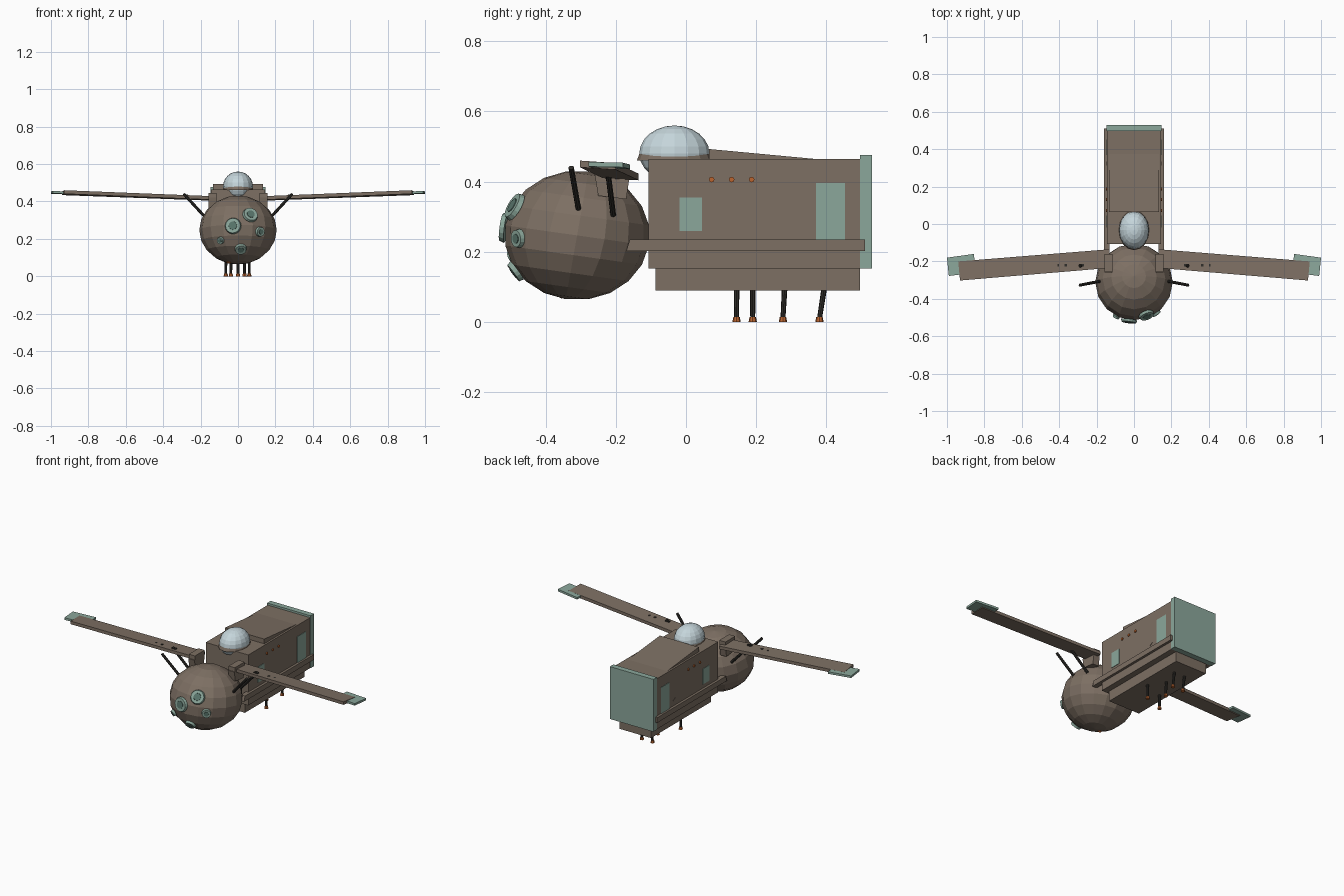
import bpy, bmesh, math
from mathutils import Vector, Matrix

if "Cube" in bpy.data.objects:
    bpy.data.objects.remove(bpy.data.objects["Cube"])


def mat(name, c):
    m = bpy.data.materials.new(name)
    m.diffuse_color = (*c, 1)
    m.use_nodes = True
    m.node_tree.nodes["Principled BSDF"].inputs["Base Color"].default_value = m.diffuse_color
    return m


BROWN = mat("brown_hull", (0.205, 0.16, 0.125))
GREEN = mat("pale_green", (0.26, 0.39, 0.33))
DKGREEN = mat("dark_green", (0.10, 0.18, 0.15))
GLASS = mat("glass", (0.56, 0.67, 0.71))
DARK = mat("dark_metal", (0.03, 0.028, 0.024))
ORANGE = mat("orange", (0.5, 0.13, 0.03))


def finish(name, bm, m):
    bmesh.ops.recalc_face_normals(bm, faces=bm.faces)
    me = bpy.data.meshes.new(name)
    bm.to_mesh(me)
    bm.free()
    ob = bpy.data.objects.new(name, me)
    me.materials.append(m)
    bpy.context.collection.objects.link(ob)
    return ob


def box(name, x, y, z, m):
    """Box given as (min, max) on each axis."""
    bm = bmesh.new()
    bmesh.ops.create_cube(bm, size=1)
    for v in bm.verts:
        v.co = [r[0] if c < 0 else r[1] for r, c in zip((x, y, z), v.co)]
    return finish(name, bm, m)


def prism(name, pts, direction, m):
    """Flat outline pushed along a direction."""
    bm = bmesh.new()
    f = bm.faces.new([bm.verts.new(p) for p in pts])
    ext = bmesh.ops.extrude_face_region(bm, geom=[f])["geom"]
    bmesh.ops.translate(bm, vec=direction, verts=[g for g in ext if isinstance(g, bmesh.types.BMVert)])
    return finish(name, bm, m)


def ball(name, loc, radii, seg, rings, m, tilt=0):
    bm = bmesh.new()
    bmesh.ops.create_uvsphere(bm, u_segments=seg, v_segments=rings, radius=1)
    M = Matrix.Translation(loc) @ Matrix.Diagonal((*radii, 1)) @ Matrix.Rotation(tilt, 4, 'X')
    bm.transform(M)
    return finish(name, bm, m)


def rod(name, a, b, r1, r2, m, seg=8):
    a, b = Vector(a), Vector(b)
    bm = bmesh.new()
    bmesh.ops.create_cone(bm, cap_ends=True, segments=seg, radius1=r1, radius2=r2, depth=(b - a).length)
    bm.transform(Matrix.Translation((a + b) / 2) @ (b - a).to_track_quat('Z', 'Y').to_matrix().to_4x4())
    return finish(name, bm, m)


# Cargo hull, keel and rear door
box("hull", (-.145, .145), (-.107, .497), (.153, .464), BROWN)
box("keel", (-.108, .108), (-.087, .495), (.09, .154), BROWN)
box("rear_door", (-.148, .148), (.496, .53), (.153, .476), GREEN)
prism("roof_wedge", [(-.133, .065, .46), (-.133, .065, .493), (-.133, .375, .464), (-.133, .375, .46)],
      (.266, 0, 0), BROWN)

# Faceted nose sphere
C, R = Vector((0, -.31, .247)), Vector((.207, .207, .184))
ball("nose_sphere", C, R, 16, 10, BROWN, tilt=math.radians(-9))

# Round portholes standing just off the sphere
for i, (x, y, z, r) in enumerate([(-.027, -.52, .27, .044), (.067, -.49, .33, .042), (.12, -.48, .238, .027),
                                  (.015, -.487, .143, .032), (-.095, -.495, .19, .02)]):
    p = Vector((x, y, z))
    n = Vector([(p[k] - C[k]) / R[k] ** 2 for k in range(3)]).normalized()
    rod(f"porthole_rim_{i}", p - n * .008, p + n * .006, r, r * .9, GREEN, 16)
    rod(f"porthole_glass_{i}", p, p + n * .008, r * .55, r * .5, DKGREEN, 16)
rod("belly_lamp", (-.05, -.35, .1), (-.05, -.365, .073), .02, .012, ORANGE)

# Dome with its collar
ball("glass_dome", (0, -.033, .48), (.08, .1, .08), 16, 12, GLASS)
collar = rod("dome_collar", (0, 0, .46), (0, 0, .48), 1, .93, BROWN, 16)
for v in collar.data.vertices:
    v.co = (v.co.x * .082, v.co.y * .107 - .033, v.co.z)

# Mirrored side details
for s, side in ((-1, "left"), (1, "right")):
    def X(*a):
        return tuple(sorted(s * v for v in a))

    # side rail with raked front end
    prism(f"{side}_rail", [(s * .13, -.17, .203), (s * .13, -.16, .235), (s * .13, .51, .235), (s * .13, .51, .203)],
          (s * .03, 0, 0), BROWN)
    # side hatches and markers
    box(f"{side}_front_window", X(.14, .148), (-.018, .045), (.26, .355), GREEN)
    box(f"{side}_rear_hatch", X(.14, .148), (.37, .453), (.235, .396), GREEN)
    for i, y in enumerate((.073, .13, .187)):
        rod(f"{side}_lamp_{i}", (s * .14, y, .406), (s * .15, y, .406), .008, .008, ORANGE)
    prism(f"{side}_arrow", [(s * .14, .313, .255), (s * .14, .313, .281), (s * .14, .334, .268)],
          (s * .007, 0, 0), BROWN)

    # wing pylon
    prism(f"{side}_pylon", [(s * .115, -.26, .42), (s * .115, -.25, .36), (s * .115, -.17, .35), (s * .115, -.16, .42)],
          (s * .042, 0, 0), BROWN)
    box(f"{side}_pylon_cap", X(.115, .157), (-.255, -.16), (.418, .445), BROWN)

    # forward-swept wing with dihedral
    prism(f"{side}_wing", [(s * .13, -.135, .404), (s * .13, -.235, .409), (s * .93, -.302, .441), (s * .94, -.2, .434)],
          (0, 0, .019), BROWN)
    prism(f"{side}_wing_tip", [(s * .855, -.16, .436), (s * 1.0, -.18, .441), (s * .99, -.278, .443),
                               (s * .85, -.26, .438)], (0, 0, .013), GREEN)
    for i, (x, w) in enumerate(((.28, .014), (.365, .006), (.405, .005), (.45, .005))):
        box(f"{side}_wing_vent_{i}", X(x - w, x + w), (-.227, -.213), (.425, .438), DARK)

    # slanted gun rods
    rod(f"{side}_front_gun", (s * .17, -.304, .31), (s * .29, -.327, .44), .008, .008, DARK)
    rod(f"{side}_rear_gun", (s * .165, -.207, .305), (s * .29, -.224, .44), .008, .008, DARK)

# Thin landing legs with orange feet
for i, (x, y, lean) in enumerate([(-.065, .144, 0), (.06, .19, 0), (0, .276, .005), (-.038, .38, .014),
                                  (.035, .38, .014)]):
    rod(f"leg_{i}", (x, y, .01), (x, y + lean, .1), .007, .008, DARK)
    rod(f"foot_{i}", (x, y, 0), (x, y, .015), .012, .009, ORANGE)
